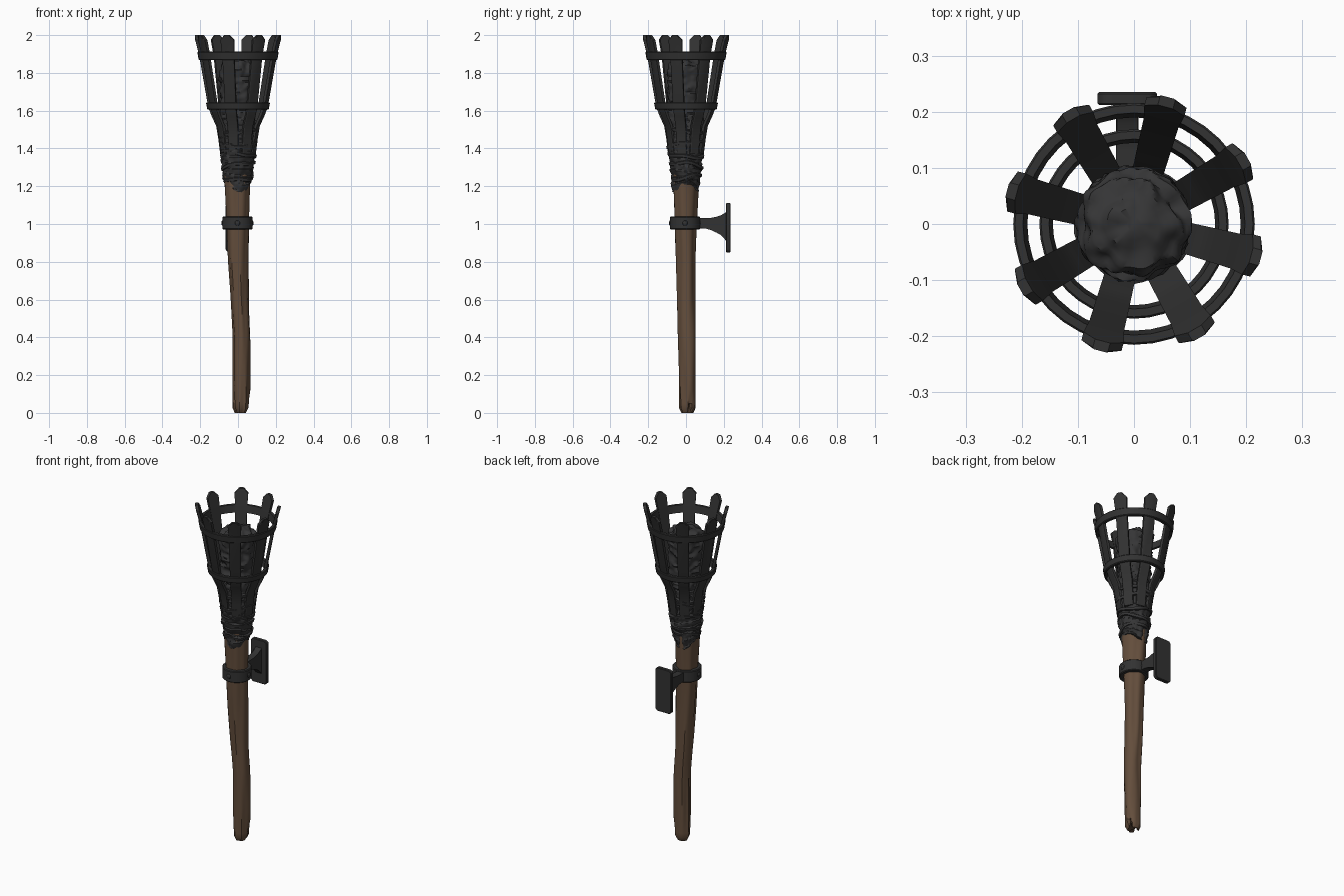
import bpy, bmesh, math
from math import sin, cos, pi, radians
from mathutils import Vector, Matrix, noise

if "Cube" in bpy.data.objects:
    bpy.data.objects.remove(bpy.data.objects["Cube"])


def material(name, rgb):
    m = bpy.data.materials.new(name)
    m.use_nodes = True
    m.diffuse_color = (*rgb, 1)
    bsdf = m.node_tree.nodes["Principled BSDF"]
    bsdf.inputs["Base Color"].default_value = (*rgb, 1)
    bsdf.inputs["Roughness"].default_value = 0.8
    return m


WOOD = material("brown wood", (0.125, 0.075, 0.045))
IRON = material("dark iron", (0.032, 0.032, 0.032))
CLOTH = material("charred cloth", (0.036, 0.036, 0.037))


def finish(name, bm, mat, angle=35):
    bmesh.ops.recalc_face_normals(bm, faces=bm.faces)
    mesh = bpy.data.meshes.new(name)
    bm.to_mesh(mesh)
    bm.free()
    ob = bpy.data.objects.new(name, mesh)
    bpy.context.collection.objects.link(ob)
    mesh.materials.append(mat)
    bpy.ops.object.select_all(action="DESELECT")
    ob.select_set(True)
    bpy.context.view_layer.objects.active = ob
    bpy.ops.object.shade_smooth_by_angle(angle=radians(angle))
    return ob


def loft(bm, rings, closed=False):
    """Skin a list of point rings; cap the ends unless closed."""
    rows = [[bm.verts.new(p) for p in ring] for ring in rings]
    n = len(rows[0])
    pairs = list(zip(rows, rows[1:])) + ([(rows[-1], rows[0])] if closed else [])
    for a, b in pairs:
        for i in range(n):
            bm.faces.new((a[i], a[(i + 1) % n], b[(i + 1) % n], b[i]))
    if not closed:
        bm.faces.new(rows[0])
        bm.faces.new(rows[-1])


def interp(keys, t):
    """Piecewise linear lookup in (t, values...) rows."""
    for a, b in zip(keys, keys[1:]):
        if t <= b[0]:
            f = max(0, (t - a[0]) / (b[0] - a[0]))
            return [p + (q - p) * f for p, q in zip(a[1:], b[1:])]
    return list(keys[-1][1:])


def polar(a, r, z):
    return Vector((r * cos(a), r * sin(a), z))


def angles(n):
    return [2 * pi * i / n for i in range(n)]


# Crooked wooden handle: height, centre x, centre y, radius
HANDLE = [(0, .015, .01, .030), (.025, .016, .01, .042), (.2, .018, .008, .045),
          (.4, .02, .006, .046), (.6, .008, .002, .048), (.8, 0, 0, .051),
          (1, -.003, -.003, .058), (1.2, -.006, -.004, .067), (1.4, 0, 0, .075)]


def handle_point(a, z):
    x, y, r = interp(HANDLE, z)
    r *= 1 + .04 * sin(3 * a + 2 * z) + .025 * sin(7 * a - 3 * z)
    r += .006 * noise.noise(Vector((cos(a) * 2, sin(a) * 2, z * 3)))
    # split at the foot, fading upward
    cleft = max(0, 1 - z / .12) * max(0, cos(2 * a - .6) ** 9)
    r *= 1 - .45 * cleft
    return Vector((x, y, z + .05 * cleft * (z < .05))) + polar(a, r, 0)


bm = bmesh.new()
levels = [0, .008, .025, .05, .08, .12] + [.18 + .06 * i for i in range(20)]
loft(bm, [[handle_point(a, z) for a in angles(32)] for z in levels])
finish("handle", bm, WOOD)

# Wrapped cloth binding with overlapping slanted turns
WRAP = [(1.19, .066), (1.23, .074), (1.32, .084), (1.42, .092), (1.5, .096), (1.58, .08)]


def wrap_point(a, z):
    r = interp(WRAP, z)[0]
    slant = z + .012 * sin(a + .8) + .008 * sin(2 * a + z * 9)
    turn = (slant / .032 + a / (2 * pi)) % 1
    r += .007 * (turn - .5) + .009 * noise.noise(Vector((3 * cos(a), 3 * sin(a), z * 22)))
    hem = .022 * sin(a * 2 + 1) * max(0, 1 - (z - 1.19) / .05)
    return polar(a, r, z + hem) + Vector((-.002, -.002, 0))


bm = bmesh.new()
loft(bm, [[wrap_point(a, 1.19 + .0065 * i) for a in angles(64)] for i in range(61)])
finish("cloth_binding", bm, CLOTH, 40)

# Lumpy charred core with a rough crown
CORE = [(1.38, .08), (1.5, .092), (1.6, .090), (1.8, .098), (1.835, .094), (1.86, .075),
        (1.872, .045), (1.876, .012)]


def core_point(a, z):
    r = interp(CORE, z)[0]
    p = polar(a, r, z)
    ridge = 1 - abs(noise.noise(Vector((p.x * 14, p.y * 14, z * 34)))) * 2
    lump = noise.noise(p * 32)
    out = Vector((cos(a), sin(a), 0)) if z < 1.8 else Vector((cos(a) * r / .1, sin(a) * r / .1, .8))
    return p + out * (.012 * ridge - .007 + .010 * lump)


bm = bmesh.new()
steps = [1.38 + .01 * i for i in range(42)] + [1.8 + .0055 * i for i in range(1, 10)]
steps += [1.855, 1.86, 1.864, 1.868, 1.872, 1.874, 1.876]
loft(bm, [[core_point(a, z) for a in angles(72)] for z in steps])
finish("charred_core", bm, CLOTH, 40)

# Loose cloth strips tied around the base of the cage
bm = bmesh.new()
for k, (z, r) in enumerate([(1.25, .079), (1.31, .088), (1.37, .093), (1.43, .098), (1.48, .101)]):
    rings = []
    for a in angles(40):
        zz = z + .016 * sin(a + 2.1 * k) + .006 * sin(3 * a + k)
        rr = r + .003 * sin(5 * a + k)
        rings.append([polar(a, rr + dr, zz + dz) for dr, dz in
                      ((-.012, -.012), (.001, -.010), (.004, .004), (-.012, .012))])
    loft(bm, rings, True)
finish("cloth_strips", bm, CLOTH)

# Eight flared cage bars: height, radius, half width
BAR = [(1.37, .082, .026), (1.45, .092, .027), (1.52, .104, .028), (1.57, .128, .029),
       (1.62, .147, .030), (1.88, .194, .032), (1.92, .203, .034), (1.975, .217, .037),
       (2.0, .224, .014)]
bm = bmesh.new()
for k in range(8):
    spin = Matrix.Rotation(radians(30 + 45 * k), 3, "Z")
    rings = []
    for z, r, w in BAR:
        rings.append([spin @ Vector((r + d, s, z)) for d, s in
                      ((-.008, -w), (.007, -w), (.010, -w * .8), (.010, w * .8), (.007, w), (-.008, w))])
    loft(bm, rings)
finish("cage_bars", bm, IRON, 25)


def band(name, z, r, half, thick, flare=0, centre=(0, 0), n=40):
    bm = bmesh.new()
    b = .004
    shape = [(0, -half), (thick - b, -half), (thick, -half + b),
             (thick, half - b), (thick - b, half), (0, half)]
    off = Vector((*centre, 0))
    loft(bm, [[off + polar(a, r + d + flare * h, z + h) for d, h in shape]
              for a in angles(n)], True)
    return finish(name, bm, IRON, 25)


# Cage hoops and handle clamp
band("lower_hoop", 1.625, .148, .019, .018, .18)
band("upper_hoop", 1.89, .194, .022, .018, .18)
band("clamp_ring", 1.005, .052, .034, .028, 0, (-.003, -.005))

# Rivets on the clamp and the hoops
bm = bmesh.new()


def rivet(a, r, z, size, centre=(0, 0)):
    at = Vector((*centre, 0)) + polar(a, r, z)
    m = Matrix.Translation(at) @ Matrix.Rotation(a, 4, "Z") @ Matrix.Diagonal((.5, 1, 1, 1))
    bmesh.ops.create_uvsphere(bm, u_segments=10, v_segments=6, radius=size, matrix=m)


for k in range(4):
    rivet(k * pi / 2, .079, 1.005, .014, (-.003, -.005))
finish("rivets", bm, IRON)


def beveled_prism(name, outline, axis_point, bevel, mat):
    """Extrude an outline between two offsets and soften its edges."""
    bm = bmesh.new()
    loft(bm, [[axis_point(u, v, s) for u, v in outline] for s in (-1, 1)])
    bmesh.ops.bevel(bm, geom=bm.edges[:], offset=bevel, segments=1, affect="EDGES")
    return finish(name, bm, mat, 25)


# Wall plate with clipped corners
X = -.012
c = .012
plate = [(sx * (.053 - p), sz * (.13 - q)) for sx, sz, order in
         ((1, 1, 0), (-1, 1, 1), (-1, -1, 0), (1, -1, 1))
         for p, q in (((0, c), (c, 0)) if order == 0 else ((c, 0), (0, c)))]
beveled_prism("wall_plate", plate, lambda u, v, s: Vector((X + u, .2235 + .0115 * s, .98 + v)),
              .003, IRON)

# Bracket arm, flaring in a curve toward the plate
top = [(.055 + .16 * t, 1.032 + .034 * t ** 5) for t in (0, .3, .5, .7, .8, .9, 1)]
low = [(y, .978 - .07 * ((y - .055) / .16) ** 3) for y, _ in reversed(top)]
beveled_prism("bracket_arm", top + low, lambda u, v, s: Vector((X + .02 * s, u, v)), .002, IRON)
